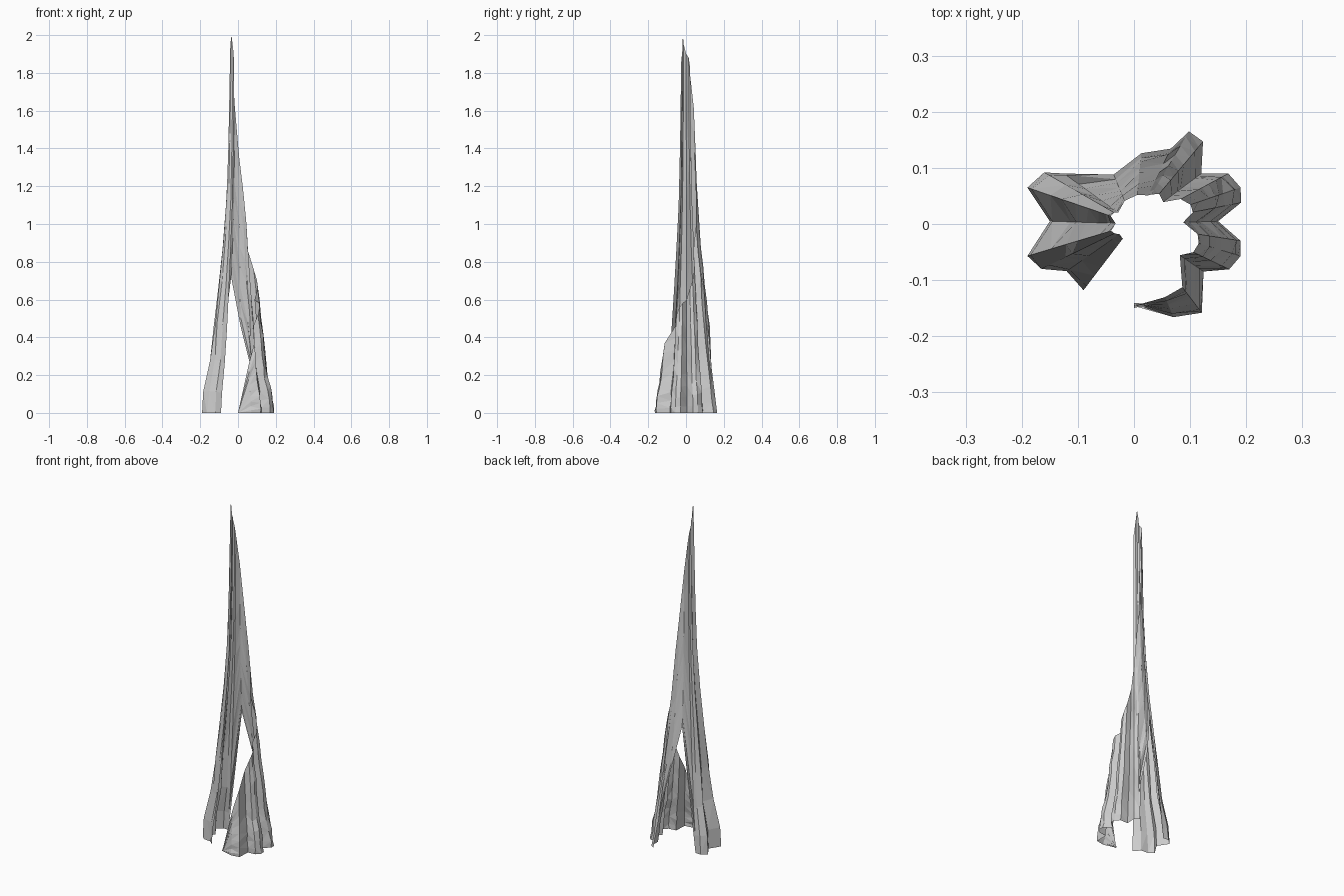
import bpy, bmesh, random

if "Cube" in bpy.data.objects:
    bpy.data.objects.remove(bpy.data.objects["Cube"])

random.seed(4)

# Taper of the trunk: height -> scale of the ground outline
TAPER = [(0, 1), (.12, .94), (.2, .82), (.5, .64), (.7, .53), (.95, .38),
         (1.2, .30), (1.5, .25), (2.0, .21)]


def taper(z):
    for (a, fa), (b, fb) in zip(TAPER, TAPER[1:]):
        if z <= b:
            return fa + (fb - fa) * (z - a) / (b - a)
    return TAPER[-1][1]


# Fluted wall columns, counterclockwise from the front gap:
# ground x, ground y, lower edge height, upper (broken) edge height
COLUMNS = [
    (.00, -.146, 0, 0), (.07, -.165, 0, .25), (.12, -.157, 0, .37),
    (.123, -.084, 0, .46), (.168, -.08, 0, .52), (.19, -.057, 0, .56),
    (.19, -.03, 0, .58), (.15, .005, 0, .60), (.19, .038, 0, .66),
    (.19, .065, 0, .70), (.168, .09, 0, .76), (.12, .09, 0, .86),
    (.123, .147, 0, 1.0), (.098, .165, 0, 1.14), (.083, .17, .25, 1.2),
    (.02, .19, .46, 1.36), (-.07, .17, .72, 1.62), (-.125, .09, 0, 1.8),
    (-.16, .092, 0, 1.84), (-.19, .065, 0, 1.88), (-.15, .005, 0, 1.9),
    (-.19, -.057, 0, 1.95), (-.165, -.08, 0, 2.0), (-.12, -.084, 0, 1.93),
    (-.09, -.118, 0, 1.85),
]
ROWS = 9

# Hollow broken trunk shell
bm = bmesh.new()
grid = []
for x, y, lo, hi in COLUMNS:
    column = []
    for j in range(ROWS + 1):
        t = (j / ROWS) ** 1.3
        z = lo + (hi - lo) * t
        inner = 0 < j < ROWS
        k = taper(z) * (1 + (random.uniform(-.04, .03) if inner else 0))
        column.append(bm.verts.new((x * k, y * k, z)))
    grid.append(column)
for a, b in zip(grid, grid[1:]):
    for j in range(ROWS):
        bm.faces.new((a[j], b[j], b[j + 1], a[j + 1]))
bmesh.ops.remove_doubles(bm, verts=bm.verts, dist=1e-5)
bmesh.ops.triangulate(bm, faces=bm.faces)

mesh = bpy.data.meshes.new("hollow_trunk")
bm.to_mesh(mesh)
bm.free()
trunk = bpy.data.objects.new("hollow_trunk", mesh)
bpy.context.collection.objects.link(trunk)
